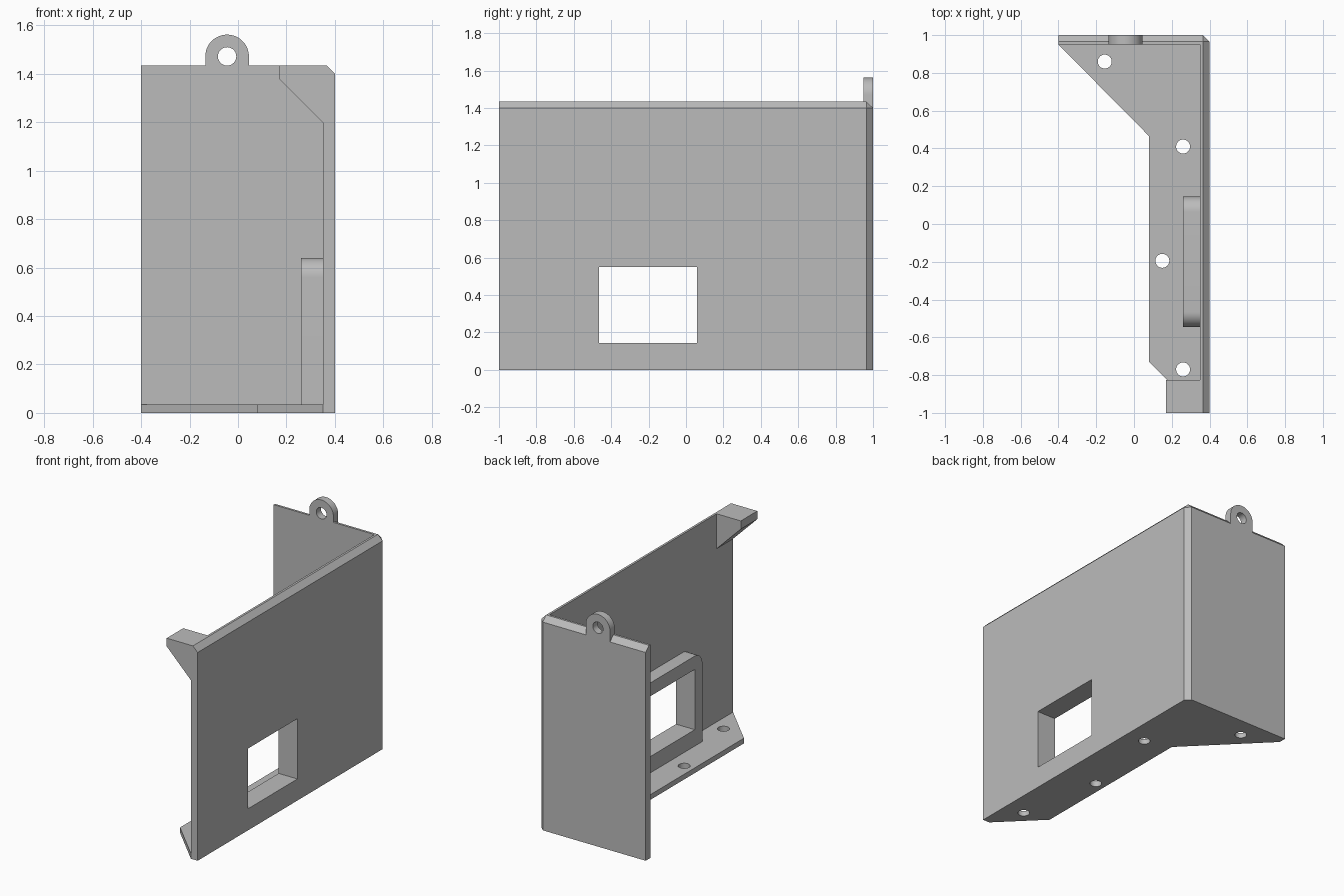
import bpy, bmesh, math

if "Cube" in bpy.data.objects:
    bpy.data.objects.remove(bpy.data.objects["Cube"])

grey = bpy.data.materials.new("plain_grey")
grey.use_nodes = True
COLOUR = (0.5, 0.5, 0.5, 1)
grey.diffuse_color = COLOUR
grey.node_tree.nodes["Principled BSDF"].inputs["Base Color"].default_value = COLOUR

PLACE = {
    "x": lambda a, b, t: (t, a, b),
    "y": lambda a, b, t: (a, t, b),
    "z": lambda a, b, t: (a, b, t),
}


def arc(cx, cy, r, start, end, steps=24):
    angles = [math.radians(start + (end - start) * i / steps) for i in range(steps + 1)]
    return [(cx + r * math.cos(a), cy + r * math.sin(a)) for a in angles]


def rect(a0, b0, a1, b1):
    return [(a0, b0), (a1, b0), (a1, b1), (a0, b1)]


def prism(name, outline, axis, low, high, chamfer=None, width=0.035):
    """Extrude an outline along an axis, with optional chamfered edges."""
    bm = bmesh.new()
    face = bm.faces.new([bm.verts.new(PLACE[axis](a, b, low)) for a, b in outline])
    new = bmesh.ops.extrude_face_region(bm, geom=[face], use_keep_orig=True)["geom"]
    shift = PLACE[axis](0, 0, high - low)
    bmesh.ops.translate(bm, vec=shift, verts=[v for v in new if isinstance(v, bmesh.types.BMVert)])
    bmesh.ops.recalc_face_normals(bm, faces=bm.faces)
    if chamfer:
        edges = [e for e in bm.edges if chamfer(*[v.co for v in e.verts])]
        bmesh.ops.bevel(bm, geom=edges, offset=width, offset_type="OFFSET",
                        segments=1, profile=0.5, affect="EDGES")
    mesh = bpy.data.meshes.new(name)
    bm.to_mesh(mesh)
    bm.free()
    mesh.materials.append(grey)
    obj = bpy.data.objects.new(name, mesh)
    bpy.context.collection.objects.link(obj)
    return obj


def activate(obj):
    bpy.ops.object.select_all(action="DESELECT")
    obj.select_set(True)
    bpy.context.view_layer.objects.active = obj


def cut(obj, outline, axis, low, high):
    """Cut a prism-shaped opening and discard the cutter."""
    cutter = prism("cutter", outline, axis, low, high)
    cutter.hide_render = True
    mod = obj.modifiers.new("opening", "BOOLEAN")
    mod.operation = "DIFFERENCE"
    mod.solver = "EXACT"
    mod.object = cutter
    activate(obj)
    bpy.ops.object.modifier_apply(modifier=mod.name)
    bpy.data.objects.remove(cutter)


def circle(cx, cy, r):
    return arc(cx, cy, r, 0, 360, 32)[:-1]


TOP = 1.435
INNER_X, INNER_Y = 0.35, 0.95


def outer_edge(p, q):
    """Back corner and the outer top edges of the two walls."""
    on_side = min(p.x, q.x) > 0.399
    on_back = min(p.y, q.y) > 0.999
    on_top = min(p.z, q.z) > TOP - 0.001
    return (on_side and on_back) or (on_top and (on_side or on_back))


# Side and back walls in one L-shaped shell
walls = prism("walls", [(0.4, -1), (0.4, 1), (-0.4, 1), (-0.4, INNER_Y),
                        (INNER_X, INNER_Y), (INNER_X, -1)], "z", 0, TOP, outer_edge)

# Raised frame with rounded upper corners around the window
frame = prism("window_frame",
              [(-0.545, 0.035), (0.145, 0.035)]
              + arc(0.065, 0.56, 0.08, 0, 90, 12)
              + arc(-0.465, 0.56, 0.08, 90, 180, 12), "x", 0.26, INNER_X)

# Window through wall and frame
for part in (walls, frame):
    cut(part, rect(-0.465, 0.145, 0.06, 0.55), "x", 0.1, 0.6)

# Mounting floor with screw holes
floor = prism("floor_plate", [(INNER_X, -1), (INNER_X, INNER_Y), (-0.4, INNER_Y),
                              (0.08, 0.465), (0.08, -0.73)], "z", 0, 0.035)
for x, y in [(-0.155, 0.86), (0.26, 0.41), (0.15, -0.195), (0.26, -0.77)]:
    cut(floor, circle(x, y, 0.037), "z", -0.1, 0.1)

# Sloped bracket at the front upper corner
prism("corner_bracket", [(INNER_X, TOP), (0.17, TOP), (0.17, 1.38), (INNER_X, 1.2)],
      "y", -1, -0.825)

# Hanging tab on the back wall
tab = prism("hanging_tab", [(-0.135, 1.4), (0.045, 1.4)] + arc(-0.045, 1.472, 0.09, 0, 180),
            "y", INNER_Y, 1)
cut(tab, circle(-0.045, 1.472, 0.038), "y", 0.8, 1.2)

# Smooth the rounded parts only
for part in (frame, floor, tab):
    activate(part)
    bpy.ops.object.shade_smooth_by_angle(angle=math.radians(30))
